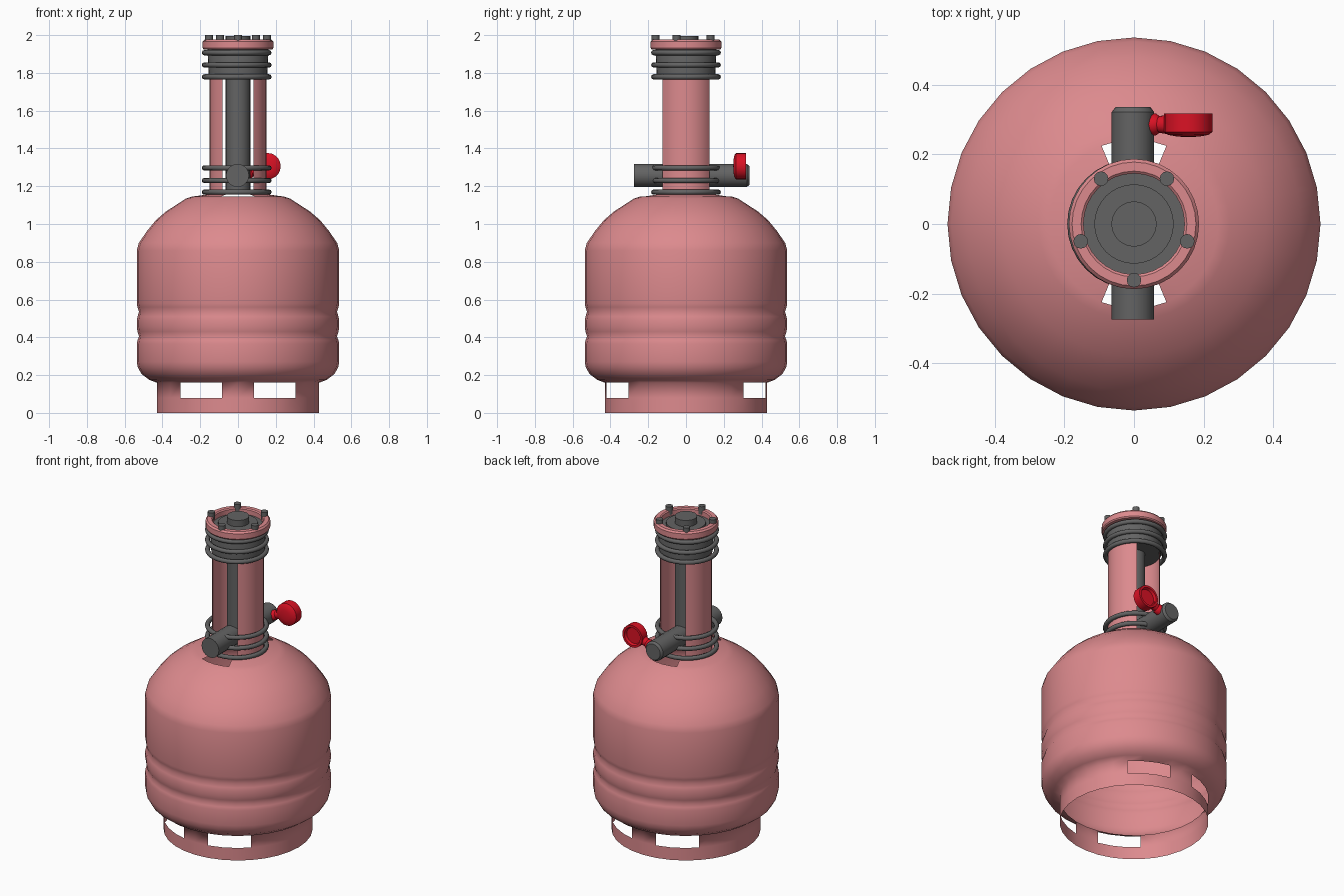
import bpy, bmesh, math
from mathutils import Vector

if "Cube" in bpy.data.objects:
    bpy.data.objects.remove(bpy.data.objects["Cube"])

N = 32  # sides of the round body


def material(name, rgb):
    m = bpy.data.materials.new(name)
    m.diffuse_color = (*rgb, 1)
    m.use_nodes = True
    m.node_tree.nodes["Principled BSDF"].inputs["Base Color"].default_value = m.diffuse_color
    return m


PINK = material("faded_pink_paint", (0.72, 0.255, 0.27))
GREY = material("dark_grey_metal", (0.125, 0.125, 0.125))
RED = material("bright_red", (0.70, 0.006, 0.018))


def finish(bm, name, mat, angle=35):
    me = bpy.data.meshes.new(name)
    bm.to_mesh(me)
    bm.free()
    ob = bpy.data.objects.new(name, me)
    bpy.context.collection.objects.link(ob)
    me.materials.append(mat)
    bpy.ops.object.select_all(action='DESELECT')
    ob.select_set(True)
    bpy.context.view_layer.objects.active = ob
    bpy.ops.object.shade_smooth_by_angle(angle=math.radians(angle))
    return ob


def lathe(name, mat, profile, sides=N, keep=lambda i, j: True, closed=False, angle=35,
          origin=(0, 0, 0), axis=(0, 0, 1)):
    """Spin (radius, height) points round an axis; keep(row, segment) drops faces to cut windows."""
    bm = bmesh.new()
    rot = Vector((0, 0, 1)).rotation_difference(Vector(axis)).to_matrix()
    o = Vector(origin)
    rows = []
    for r, h in profile:
        if r == 0:
            rows.append([bm.verts.new(o + rot @ Vector((0, 0, h)))] * sides)
        else:
            rows.append([bm.verts.new(o + rot @ Vector((r * math.cos(2 * math.pi * j / sides),
                                                       r * math.sin(2 * math.pi * j / sides), h)))
                         for j in range(sides)])
    for i in range(len(rows) if closed else len(rows) - 1):
        a, b = rows[i], rows[(i + 1) % len(rows)]
        for j in range(sides):
            k = (j + 1) % sides
            if keep(i, j):
                vs = list(dict.fromkeys([a[j], a[k], b[k], b[j]]))
                bm.faces.new(vs)
    if closed or (profile[0][0] == 0 and profile[-1][0] == 0):
        bmesh.ops.recalc_face_normals(bm, faces=bm.faces[:])
    loose = [v for v in bm.verts if not v.link_faces]
    bmesh.ops.delete(bm, geom=loose, context='VERTS')
    return finish(bm, name, mat, angle)


def offset(j):
    """Segments counted from the nearest of the front (-y) and back (+y) axes."""
    return (j - 8 + 8) % 16 - 8


def torus(name, mat, R, r, x, z):
    prof = [(R + r * math.cos(2 * math.pi * i / 8), r * math.sin(2 * math.pi * i / 8)) for i in range(8)]
    return lathe(name, mat, prof, closed=True, angle=60, origin=(x, 0, z))


# Open-bottomed tank shell: foot ring with four windows, grooved wall, slotted dome
tank = [(.43, 0), (.43, .08), (.43, .16), (.47, .175), (.51, .205), (.53, .24), (.536, .27),
        (.536, .365), (.532, .385), (.524, .405), (.532, .43), (.536, .455), (.536, .49),
        (.532, .51), (.524, .535), (.532, .56), (.536, .58), (.536, .86), (.525, .90),
        (.48, .965), (.435, 1.02), (.38, 1.067), (.275, 1.135), (.243, 1.145), (.15, 1.158)]
last = len(tank) - 2


def tank_keep(i, j):
    d = offset(j)
    if i == 1:
        return d not in (1, 2, 3, -4, -3, -2)
    if i == last:
        return not -2 <= d <= 1
    return True


lathe("tank_shell", PINK, tank, keep=tank_keep, angle=75)

# Neck tube, slotted at front and back
lathe("neck_guard", PINK, [(.15, 1.155), (.15, 1.79), (.15, 1.93)],
      keep=lambda i, j: i == 1 or not -3 <= offset(j) <= 2)

# Central riser pipe with its stub on top
lathe("riser_pipe", GREY, [(0, 1.17), (.065, 1.17), (.065, 1.995), (0, 1.995)], sides=24)

# Dark housing under the collar, and the recess floor inside it
lathe("upper_housing", GREY, [(0, 1.78), (.155, 1.78), (.162, 1.93), (.148, 1.965),
                              (.148, 1.94), (.114, 1.94), (.114, 1.955), (0, 1.955)])

# Collar flange
lathe("top_collar", PINK, [(.145, 1.925), (.182, 1.925), (.187, 1.932), (.187, 1.966),
                           (.178, 1.976), (.152, 1.976), (.145, 1.97)], closed=True)

# Five bolts on the collar
for n in range(5):
    a = math.radians(-90 + 72 * n)
    lathe(f"collar_bolt_{n + 1}", GREY, [(0, 1.95), (.021, 1.95), (.021, 2.0), (0, 2.0)], sides=12,
          origin=(.161 * math.cos(a), .161 * math.sin(a), 0))

# Clamp rings on the neck, three low and three high
for n, z in enumerate((1.169, 1.23, 1.297, 1.779, 1.842, 1.907)):
    torus(f"neck_ring_{n + 1}", GREY, .171, .014, -.007, z)

# Valve cross pipe running front to back, bevelled at the rear
lathe("valve_pipe", GREY, [(0, -.275), (.061, -.275), (.061, .322), (.05, .336), (0, .336)],
      sides=20, origin=(-.003, 0, 1.257), axis=(0, 1, 0))

# Red gauge: drum with domed front and dished back, on a short stem
gauge = Vector((.156, 0, 1.306))
lathe("gauge_drum", RED, [(0, .25), (.03, .251), (.058, .256), (.07, .265), (.07, .318),
                          (.056, .318), (.05, .302), (0, .302)],
      sides=20, origin=gauge, axis=(0, 1, 0))
stem_start = Vector((.045, .286, 1.265))
direction = Vector((gauge.x, .286, gauge.z)) - stem_start
length = direction.length - .05
lathe("gauge_stem", RED, [(0, 0), (.031, 0), (.031, .02), (.024, .03), (.03, length), (0, length)],
      sides=12, origin=stem_start, axis=direction.normalized())
